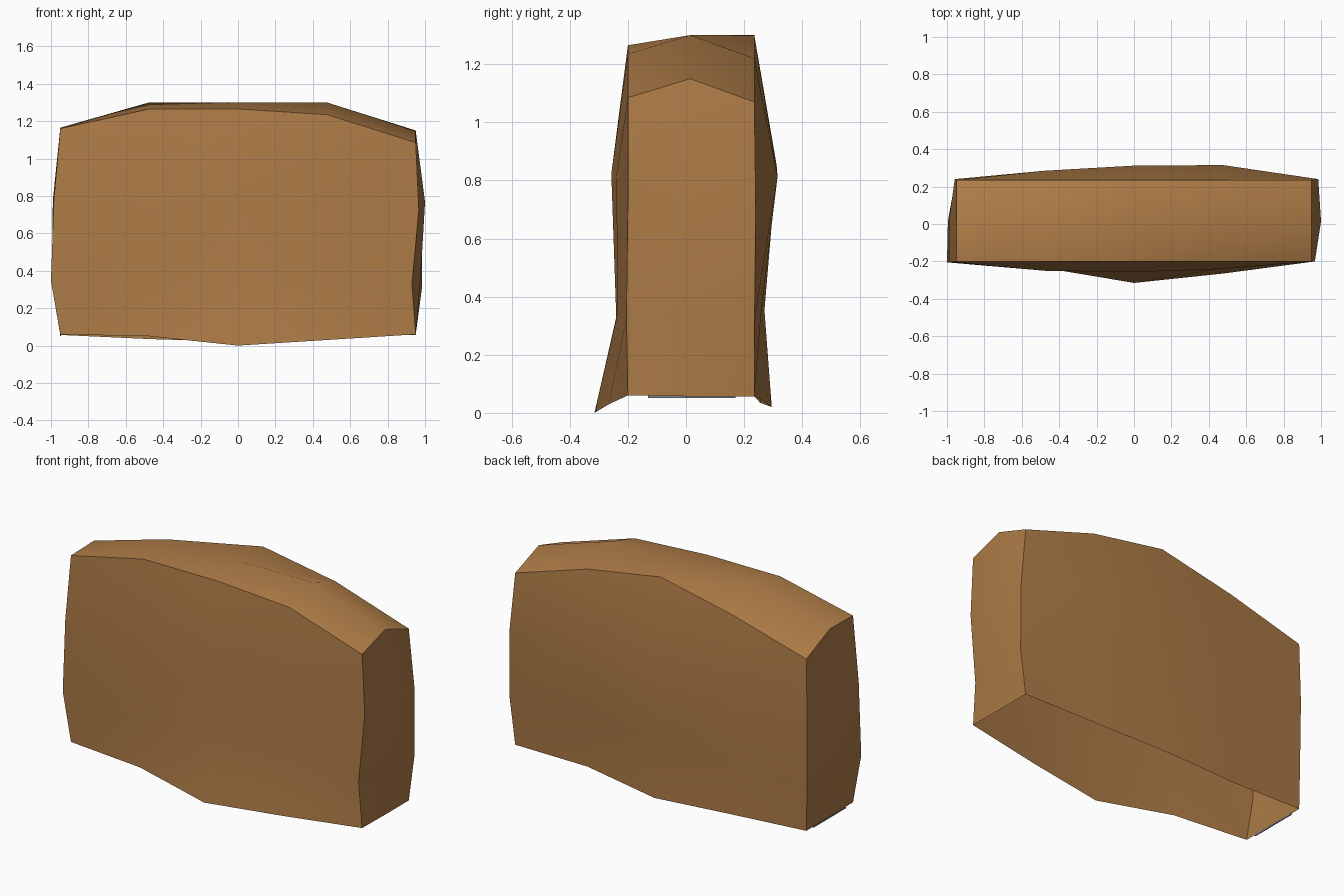
import bpy, bmesh, math

if "Cube" in bpy.data.objects:
    bpy.data.objects.remove(bpy.data.objects["Cube"])

def material(name, rgb):
    m = bpy.data.materials.new(name)
    m.diffuse_color = (*rgb, 1)
    m.use_nodes = True
    m.node_tree.nodes["Principled BSDF"].inputs["Base Color"].default_value = m.diffuse_color
    return m

BROWN = material("tan leather", (0.42, 0.20, 0.062))
GREY = material("grey lining", (0.22, 0.24, 0.28))

# Profiles across the width (left to right)
XS = [-0.95, -0.475, 0, 0.475, 0.95]
ROWS = [0, 0.26, 0.65, 1]                      # height fractions
TOP = {"front": [1.16, 1.265, 1.265, 1.235, 1.085],
       "mid":   [1.165, 1.30, 1.30, 1.30, 1.15],
       "back":  [1.07, 1.20, 1.30, 1.22, 1.07]}
BOTTOM = {"front": [0.06, 0.05, 0.0, 0.03, 0.06],
          "mid":   [0.057] * 5,
          "back":  [0.057, 0.035, 0.02, 0.057, 0.057]}
# Depth of front and back panels, bottom row to top row
DEPTH = {"front": [[-0.20, -0.235, -0.315, -0.265, -0.20],
                   [-0.205, -0.235, -0.24, -0.235, -0.205],
                   [-0.203, -0.25, -0.257, -0.24, -0.20],
                   [-0.20] * 5],
         "mid": [[0.015] * 5] * 4,
         "back": [[0.235, 0.255, 0.295, 0.24, 0.235],
                  [0.236, 0.26, 0.27, 0.26, 0.236],
                  [0.24, 0.285, 0.312, 0.315, 0.24],
                  [0.235] * 5]}
# Outline of the sides (left, right) per row
SIDE = {"front": [(-0.95, 0.95), (-1.0, 0.93), (-0.985, 0.967), (-0.95, 0.95)],
        "mid":   [(-0.95, 0.95), (-0.995, 0.975), (-0.99, 1.0), (-0.95, 0.95)],
        "back":  [(-0.95, 0.95), (-0.955, 0.985), (-0.958, 0.985), (-0.95, 0.95)]}
LAYERS = ["front", "mid", "back"]

bm = bmesh.new()
cache = {}

def vert(i, j, k):
    """Shared vertex at column i, layer j, row k."""
    if (i, j, k) not in cache:
        n = LAYERS[j]
        x = XS[i] if 0 < i < 4 else SIDE[n][k][0 if i == 0 else 1]
        z = BOTTOM[n][i] + ROWS[k] * (TOP[n][i] - BOTTOM[n][i])
        cache[i, j, k] = bm.verts.new((x, DEPTH[n][k][i], z))
    return cache[i, j, k]

def panel(nu, nv, index):
    for u in range(nu):
        for v in range(nv):
            bm.faces.new([vert(*index(a, b)) for a, b in
                          ((u, v), (u + 1, v), (u + 1, v + 1), (u, v + 1))])

# Open-bottomed cushion cover: front, back, two sides and top
panel(4, 3, lambda a, b: (a, 0, b))
panel(4, 3, lambda a, b: (4 - a, 2, b))
panel(2, 3, lambda a, b: (4, a, b))
panel(2, 3, lambda a, b: (0, 2 - a, b))
panel(4, 2, lambda a, b: (a, b, 3))
bmesh.ops.recalc_face_normals(bm, faces=bm.faces)

mesh = bpy.data.meshes.new("cushion_shell")
bm.to_mesh(mesh)
bm.free()
mesh.materials.append(BROWN)
shell = bpy.data.objects.new("cushion_shell", mesh)
bpy.context.collection.objects.link(shell)
bpy.context.view_layer.objects.active = shell
shell.select_set(True)
bpy.ops.object.shade_smooth_by_angle(angle=math.radians(45))

# Thin grey sliver under the left side edge
bpy.ops.mesh.primitive_cube_add(size=1, location=(-0.95, 0.02, 0.056))
sliver = bpy.context.object
sliver.name = "bottom_edge_lining"
sliver.scale = (0.006, 0.3, 0.008)
sliver.data.materials.append(GREY)
